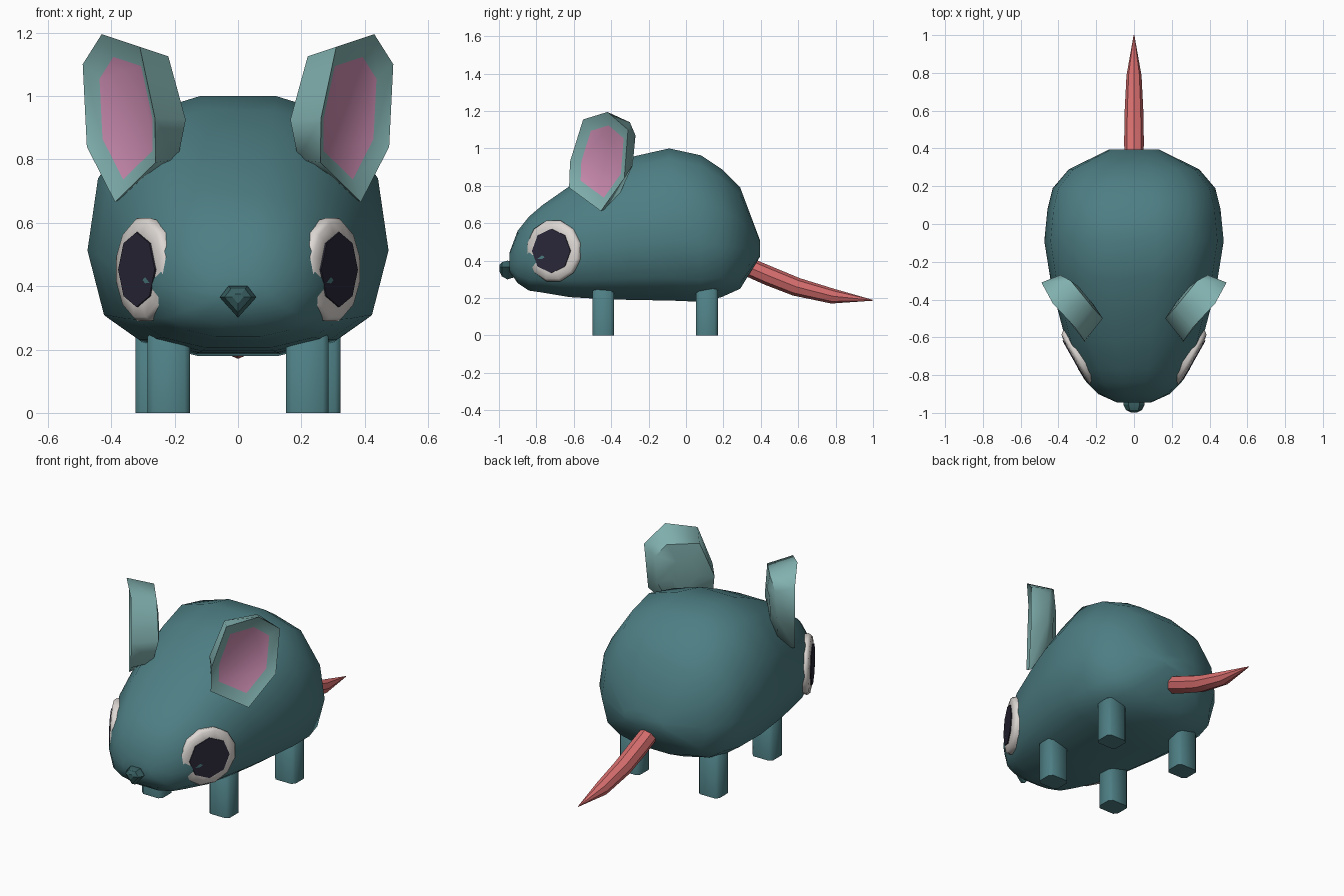
import bpy, bmesh, math
from mathutils import Vector

if "Cube" in bpy.data.objects:
    bpy.data.objects.remove(bpy.data.objects["Cube"])


def material(name, color):
    m = bpy.data.materials.new(name)
    m.diffuse_color = (*color, 1)
    m.use_nodes = True
    m.node_tree.nodes["Principled BSDF"].inputs["Base Color"].default_value = m.diffuse_color
    return m


TEAL = material("teal fur", (0.075, 0.21, 0.23))
DARK = material("dark teal", (0.04, 0.115, 0.12))
LIGHT = material("light teal", (0.22, 0.44, 0.43))
PINK = material("ear pink", (0.62, 0.27, 0.45))
WHITE = material("eye white", (0.72, 0.68, 0.65))
BLACK = material("pupil", (0.024, 0.022, 0.042))
CORAL = material("tail coral", (0.68, 0.155, 0.155))


def loft(name, rings, mats, smooth=40, last_mat=0):
    """Skin a list of equal point loops and cap both ends."""
    bm = bmesh.new()
    loops = [[bm.verts.new(p) for p in ring] for ring in rings]
    n = len(loops[0])
    for a, b in zip(loops, loops[1:]):
        for i in range(n):
            j = (i + 1) % n
            bm.faces.new((a[i], a[j], b[j], b[i]))
    bm.faces.new(loops[0][::-1])
    bm.faces.new(loops[-1]).material_index = last_mat
    bmesh.ops.recalc_face_normals(bm, faces=bm.faces)
    me = bpy.data.meshes.new(name)
    bm.to_mesh(me)
    bm.free()
    for m in mats:
        me.materials.append(m)
    ob = bpy.data.objects.new(name, me)
    bpy.context.collection.objects.link(ob)
    if smooth:
        bpy.ops.object.select_all(action='DESELECT')
        ob.select_set(True)
        bpy.context.view_layer.objects.active = ob
        bpy.ops.object.shade_smooth_by_angle(angle=math.radians(smooth))
    return ob


def flip(rings, s):
    return [[(s * p[0], p[1], p[2]) for p in r] for r in rings]


# Body: one cross-section profile scaled along the length
half = [(0.25, 1), (0.64, 0.93), (0.93, 0.68), (1, 0.4), (0.89, 0.15), (0.66, 0.055), (0.28, 0)]
section = half + [(-x, z) for x, z in reversed(half)]
stations = [  # y, half width, bottom, top
    (-0.945, 0.09, 0.345, 0.44), (-0.90, 0.19, 0.28, 0.56), (-0.84, 0.25, 0.24, 0.635),
    (-0.77, 0.295, 0.23, 0.695), (-0.62, 0.36, 0.205, 0.80), (-0.45, 0.405, 0.195, 0.885),
    (-0.29, 0.443, 0.19, 0.955), (-0.09, 0.475, 0.187, 1.0), (0.08, 0.458, 0.18, 0.963),
    (0.19, 0.43, 0.205, 0.89), (0.29, 0.345, 0.25, 0.79), (0.395, 0.13, 0.42, 0.51)]
loft("body", [[(x * w, y, b + z * (t - b)) for x, z in section] for y, w, b, t in stations],
     [TEAL], 50)

# Nose: rounded triangle narrowing to the front
nose = [(-0.03, 0.40), (0.03, 0.40), (0.057, 0.365), (0, 0.30), (-0.057, 0.365)]
loft("nose", [[(x * k, y, 0.365 + (z - 0.365) * k) for x, z in nose]
              for y, k in ((-0.91, 0.8), (-0.955, 1), (-0.985, 0.75), (-0.998, 0.3))], [DARK], 30)

# Tail: tapered eight-sided tube
tail = []
for y, z, r in ((0.29, 0.385, 0.05), (0.44, 0.32, 0.052), (0.59, 0.26, 0.05),
                (0.785, 0.21, 0.04), (1.0, 0.188, 0.002)):
    d = 0.4 if y < 0.7 else 0.2
    up = Vector((0, math.sin(d), math.cos(d)))
    tail.append([Vector((0, y, z)) + r * (Vector((math.cos(a), 0, 0)) + up * math.sin(a))
                 for a in (i * math.tau / 8 for i in range(8))])
loft("tail", tail, [CORAL])

# Ear loops: bulging back, front rim
back = [(0.33, -0.38, 0.70), (0.19, -0.52, 0.80), (0.165, -0.50, 0.925), (0.22, -0.44, 1.125),
        (0.335, -0.30, 1.14), (0.39, -0.27, 1.07), (0.39, -0.285, 0.91)]
rim = [(0.388, -0.455, 0.665), (0.26, -0.625, 0.79), (0.262, -0.62, 0.93), (0.31, -0.55, 1.155),
       (0.43, -0.42, 1.195), (0.49, -0.31, 1.10), (0.477, -0.33, 0.84)]
mid = Vector((0.375, -0.46, 0.93))
recess = Vector((-0.022, 0.017, 0))
inner = [Vector(p).lerp(mid, 0.27) + recess for p in rim]
center = sum((Vector(p) for p in back), Vector()) / len(back)
dome = [Vector(p).lerp(center, 0.55) + recess * 0.8 for p in back]

# Eye frame: tilted outward and forward
out = Vector((0.87, -0.49, 0))
side = Vector((0.49, 0.87, 0))


def disc(n, r, depth, turn=0.0):
    c = Vector((0.297, -0.708, 0.452)) + out * depth
    return [c + r * (side * math.sin(a) + Vector((0, 0, math.cos(a))))
            for a in (turn + i * math.tau / n for i in range(n))]


eye = [disc(12, 0.155, -0.05, math.pi / 12), disc(12, 0.168, 0, math.pi / 12),
       disc(12, 0.155, 0.016, math.pi / 12), disc(12, 0.118, 0.022, math.pi / 12)]
pupil = [disc(8, 0.118, 0.02), disc(8, 0.118, 0.027)]


def leg_ring(x, y, z, k=1.0):
    w, d, c = 0.067 * k, 0.058 * k, 0.018
    return [(x + sx, y + sy, z) for sx, sy in (
        (-w + c, -d), (w - c, -d), (w, -d + c), (w, d - c),
        (w - c, d), (-w + c, d), (-w, d - c), (-w, -d + c))]


# Mirrored parts
for s, tag in ((1, "right"), (-1, "left")):
    loft("ear_" + tag, flip([dome, back, rim, inner], s), [LIGHT, PINK], 60, 1)
    loft("eye_" + tag, flip(eye, s), [WHITE], 60)
    loft("pupil_" + tag, flip(pupil, s), [BLACK], 0)
    for part, x, y in (("front_leg_", 0.218, -0.442), ("back_leg_", 0.257, 0.112)):
        rings = [leg_ring(x, y, 0), leg_ring(x, y, 0.24), leg_ring(x, y, 0.262, 0.7)]
        loft(part + tag, flip(rings, s), [TEAL], 50)
